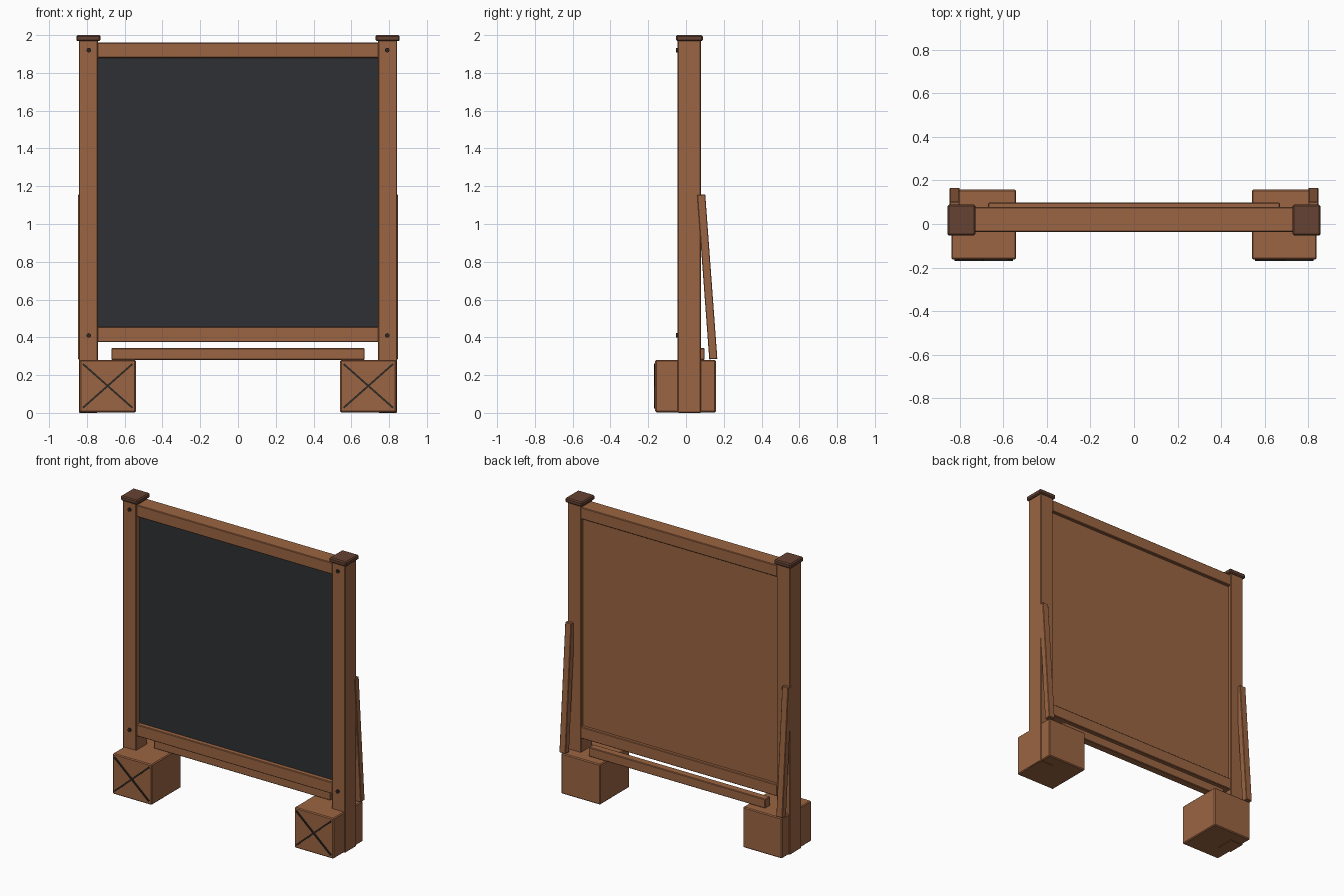
import bpy, bmesh, math
from mathutils import Matrix

if "Cube" in bpy.data.objects:
    bpy.data.objects.remove(bpy.data.objects["Cube"])


def material(name, rgb):
    m = bpy.data.materials.new(name)
    m.diffuse_color = (*rgb, 1)
    m.use_nodes = True
    m.node_tree.nodes["Principled BSDF"].inputs["Base Color"].default_value = m.diffuse_color
    return m


WOOD = material("wood", (0.33, 0.13, 0.055))
DARK = material("dark_wood", (0.13, 0.055, 0.032))
IRON = material("iron", (0.03, 0.022, 0.018))
SLATE = material("slate", (0.028, 0.03, 0.034))


def finish(bm, name, mat):
    mesh = bpy.data.meshes.new(name)
    bm.to_mesh(mesh)
    bm.free()
    mesh.materials.append(mat)
    ob = bpy.data.objects.new(name, mesh)
    bpy.context.collection.objects.link(ob)
    return ob


def box(name, x, y, z, mat=WOOD, bevel=0.004, rot=None):
    """Box from three (min, max) ranges, with chamfered edges."""
    bm = bmesh.new()
    bmesh.ops.create_cube(bm, size=1)
    bmesh.ops.scale(bm, vec=[r[1] - r[0] for r in (x, y, z)], verts=bm.verts)
    if bevel:
        bmesh.ops.bevel(bm, geom=bm.edges[:], offset=bevel, segments=1, affect='EDGES')
    if rot:
        bmesh.ops.transform(bm, matrix=rot, verts=bm.verts)
    bmesh.ops.translate(bm, vec=[sum(r) / 2 for r in (x, y, z)], verts=bm.verts)
    return finish(bm, name, mat)


def mirrored(s, a, b):
    return tuple(sorted((s * a, s * b)))


# frame rails
box("top_rail", (-0.745, 0.745), (-0.036, 0.077), (1.88, 1.96))
box("bottom_rail", (-0.745, 0.745), (-0.036, 0.077), (0.375, 0.455))

# writing surface and wooden backing
box("slate_panel", (-0.745, 0.745), (-0.005, 0.02), (0.45, 1.885), SLATE, 0)
box("back_panel", (-0.745, 0.745), (0.02, 0.055), (0.45, 1.885), WOOD, 0)

# rear stretcher resting on the feet
box("stretcher", (-0.67, 0.67), (0.045, 0.098), (0.28, 0.343))

for s, side in ((-1, "left"), (1, "right")):
    # post and cap
    box(f"{side}_post", mirrored(s, 0.742, 0.843), (-0.044, 0.079), (0, 1.975))
    box(f"{side}_post_cap", mirrored(s, 0.728, 0.856), (-0.053, 0.089), (1.968, 2.0), DARK, 0.007)

    # crate foot with crossed straps on the front
    box(f"{side}_foot", mirrored(s, 0.541, 0.838), (-0.163, 0.158), (0.003, 0.28), WOOD, 0.006)
    w, h = 0.262, 0.232
    for d in (-1, 1):
        half, cx, cz = math.hypot(w, h) / 2, s * 0.69, 0.143
        box(f"{side}_foot_strap", (cx - half, cx + half), (-0.17, -0.158),
            (cz - 0.005, cz + 0.005), IRON, 0,
            Matrix.Rotation(d * math.atan2(h, w), 4, 'Y'))

    # leaning rear brace
    length = math.hypot(0.87, 0.064)
    box(f"{side}_rear_brace", mirrored(s, 0.8, 0.846), (0.091, 0.134),
        (0.72 - length / 2, 0.72 + length / 2), WOOD, 0.003,
        Matrix.Rotation(math.atan2(0.064, 0.87), 4, 'X'))

    # bolt heads
    for z in (0.41, 1.92):
        bm = bmesh.new()
        bmesh.ops.create_cone(bm, cap_ends=True, segments=12, radius1=0.012, radius2=0.012,
                              depth=0.02, matrix=Matrix.Translation((s * 0.79, -0.043, z))
                              @ Matrix.Rotation(math.pi / 2, 4, 'X'))
        finish(bm, f"{side}_bolt", IRON)
